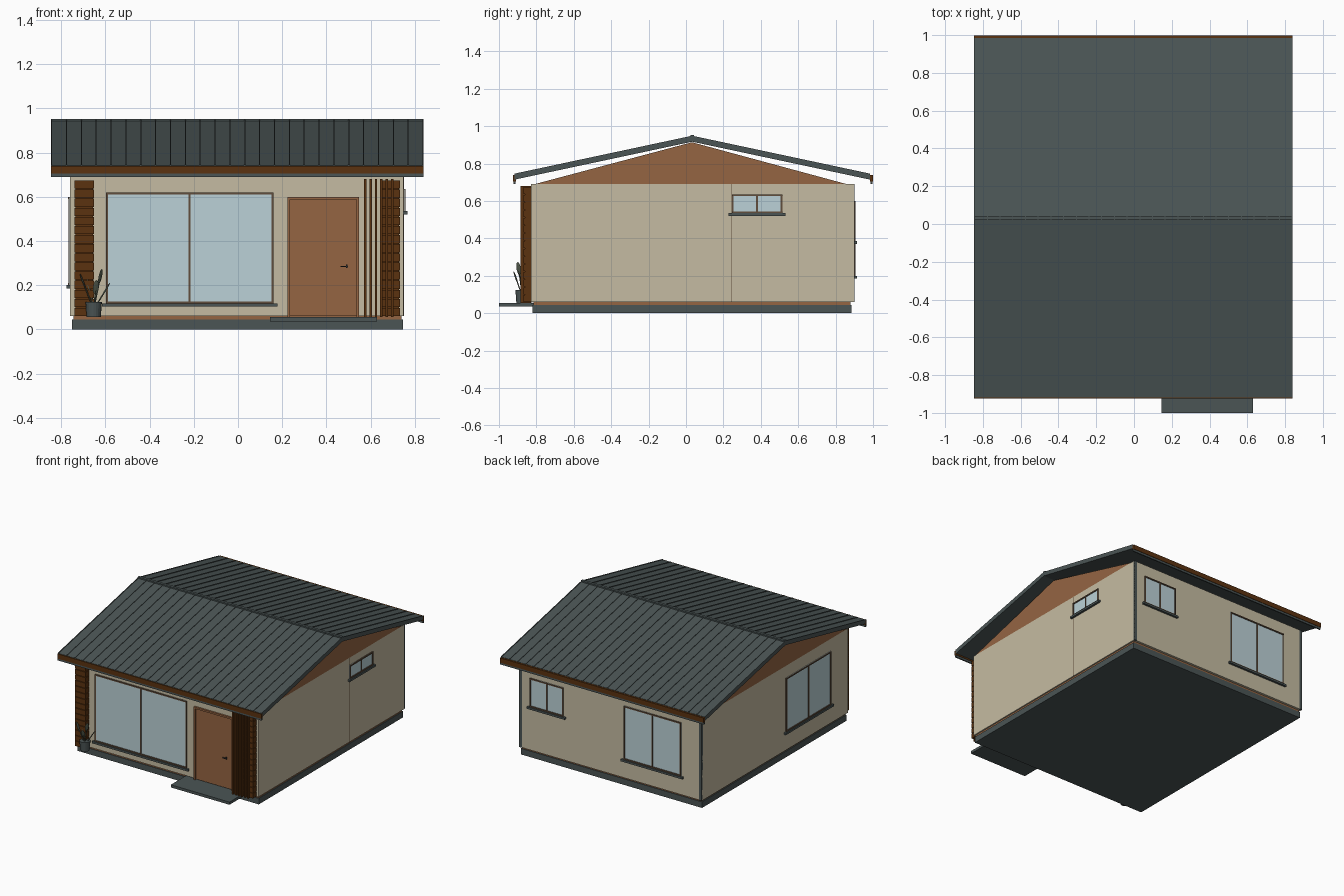
import bpy, bmesh
from mathutils import Vector

cube = bpy.data.objects.get("Cube")
if cube:
    bpy.data.objects.remove(cube, do_unlink=True)


def material(name, *rgb):
    m = bpy.data.materials.new(name)
    m.use_nodes = True
    m.diffuse_color = (*rgb, 1)
    m.node_tree.nodes["Principled BSDF"].inputs["Base Color"].default_value = (*rgb, 1)
    return m


PLASTER = material("beige plaster", .56, .50, .36)
SLATE = material("slate grey", .07, .09, .09)
DARK_WOOD = material("dark wood", .105, .032, .005)
WARM_WOOD = material("warm wood", .30, .13, .055)
GLASS = material("pale glass", .50, .64, .68)
FRAME = material("brown frame", .12, .075, .045)
LEAF = material("dull green leaf", .10, .12, .085)
METAL = material("dark metal", .03, .03, .03)


def finish(name, bm, mat):
    bmesh.ops.recalc_face_normals(bm, faces=bm.faces)
    mesh = bpy.data.meshes.new(name)
    bm.to_mesh(mesh)
    bm.free()
    mesh.materials.append(mat)
    ob = bpy.data.objects.new(name, mesh)
    bpy.context.collection.objects.link(ob)
    return ob


def prism(name, profile, x0, x1, mat):
    """Extrude a (y, z) outline along x."""
    bm = bmesh.new()
    face = bm.faces.new([bm.verts.new((x0, y, z)) for y, z in profile])
    out = bmesh.ops.extrude_face_region(bm, geom=[face])["geom"]
    bmesh.ops.translate(bm, vec=(x1 - x0, 0, 0),
                        verts=[v for v in out if isinstance(v, bmesh.types.BMVert)])
    return finish(name, bm, mat)


def box(name, x0, x1, y0, y1, z0, z1, mat):
    return prism(name, [(y0, z0), (y1, z0), (y1, z1), (y0, z1)], x0, x1, mat)


def wall_box(name, side, u0, u1, w0, w1, z0, z1, mat):
    """Box on a wall: u runs along the wall, w outwards from its surface."""
    axis, sign, plane = side
    a, b = sorted((plane + sign * w0, plane + sign * w1))
    if axis == "y":
        return box(name, u0, u1, a, b, z0, z1, mat)
    return box(name, a, b, u0, u1, z0, z1, mat)


X0, X1, Y0, Y1 = -.76, .75, -.83, .897
FRONT, BACK = ("y", -1, Y0), ("y", 1, Y1)
LEFT, RIGHT = ("x", 1, X1), ("x", -1, X0)


def window(name, side, u0, u1, z0, z1, t=.009):
    mid = (u0 + u1) / 2
    wall_box(name + "_glass", side, u0, u1, -.01, .003, z0, z1, GLASS)
    for i, u in enumerate((u0, mid - t / 2, u1 - t)):
        wall_box(f"{name}_upright_{i}", side, u, u + t, -.01, .008, z0, z1, FRAME)
    for i, z in enumerate((z0, z1 - t)):
        wall_box(f"{name}_rail_{i}", side, u0, u1, -.01, .009, z, z + t, FRAME)
    wall_box(name + "_sill", side, u0 - .018, u1 + .018, 0, .016, z0 - .015, z0, SLATE)


# Base, floor plate, step and walls
box("foundation", -.752, .746, -.82, .885, 0, .045, SLATE)
box("floor_plate", -.745, .74, -.815, .88, .045, .06, WARM_WOOD)
box("entrance_step", .145, .63, -1, -.81, .035, .055, SLATE)
box("walls", X0, X1, Y0, Y1, .06, .69, PLASTER)
wall_box("side_wall_joint", LEFT, .24, .243, 0, .001, .06, .69, FRAME)
for i, x in enumerate((X0, X1 - .022)):
    wall_box(f"back_corner_trim_{i}", BACK, x, x + .022, -.01, .003, .06, .69, SLATE)

# Gable block under the roof
prism("gable", [(-.81, .69), (.86, .69), (.032, .914)], X0, X1, WARM_WOOD)

# Pitched roof with standing seams and ridge cap
RX0, RX1, RIDGE = -.846, .84, .033
YF, YB, EAVE, TOP = -.918, .985, .742, .945


def chevron(upper, lower):
    return [(YF, EAVE + upper), (RIDGE, TOP + upper), (YB, EAVE + upper),
            (YB, EAVE - lower), (RIDGE, TOP - lower), (YF, EAVE - lower)]


prism("roof", chevron(0, .028), RX0, RX1, SLATE)
SEAMS = 25
for i in range(SEAMS + 1):
    x = RX0 + (RX1 - RX0 - .005) * i / SEAMS
    prism(f"roof_seam_{i}", chevron(.004, .004), x, x + .005, SLATE)
box("ridge_cap", RX0, RX1, RIDGE - .01, RIDGE + .01, .935, .953, SLATE)

# Eave boards with a grey lower edge
for name, y in (("front", -.925), ("back", .983)):
    box(name + "_eave_board", RX0, RX1, y, y + .016, .705, .74, DARK_WOOD)
    box(name + "_eave_drip", RX0, RX1, y + .003, y + .013, .69, .705, SLATE)

# Windows
window("front_window", FRONT, -.598, .16, .118, .62)
window("side_small_window", LEFT, .245, .515, .535, .635)
window("side_large_window", RIGHT, -.62, -.09, .2, .6)
window("back_small_window", BACK, .383, .66, .385, .6)
window("back_large_window", BACK, -.59, -.117, .2, .6)

# Door, door frame and handle
wall_box("door", FRONT, .235, .54, -.01, .006, .06, .59, WARM_WOOD)
for i, x in enumerate((.225, .537)):
    wall_box(f"door_post_{i}", FRONT, x, x + .011, -.01, .014, .056, .6, WARM_WOOD)
wall_box("door_head", FRONT, .225, .548, -.01, .014, .587, .6, WARM_WOOD)
wall_box("door_handle", FRONT, .465, .497, .014, .02, .282, .288, METAL)
wall_box("door_handle_neck", FRONT, .488, .495, 0, .016, .277, .293, METAL)

# Horizontal planks on both front corners
PLANKS = 15
for name, u0, u1 in (("right", -.74, -.652), ("left", .642, .733)):
    for i in range(PLANKS):
        z = .06 + i * .0412
        wall_box(f"{name}_corner_plank_{i}", FRONT, u0, u1, 0, .04, z, z + .037, DARK_WOOD)
    wall_box(f"{name}_corner_backing", FRONT, u0 + .004, u1 - .004, 0, .032, .06, .67, DARK_WOOD)

# Upright slat screen beside the door
for i in range(6):
    u = .57 + i * .0245
    wall_box(f"screen_slat_{i}", FRONT, u, u + .011, 0, .055, .055, .68, DARK_WOOD)

# Potted plant
POT = Vector((-.653, -.875, .09))
bm = bmesh.new()
bmesh.ops.create_cone(bm, cap_ends=True, segments=20, radius1=.032, radius2=.037, depth=.07)
bmesh.ops.translate(bm, vec=POT, verts=bm.verts)
finish("plant_pot", bm, SLATE)
TIPS = [(-.05, -.01, .13), (.03, -.02, .15), (.055, .01, .09),
        (-.02, .015, .11), (.01, -.035, .1)]
for i, tip in enumerate(TIPS):
    tip = Vector(tip)
    turn = tip.to_track_quat("Z", "Y").to_matrix()
    bm = bmesh.new()
    bmesh.ops.create_cone(bm, cap_ends=True, segments=6, radius1=.003, radius2=.003,
                          depth=tip.length)
    bmesh.ops.translate(bm, vec=(0, 0, tip.length / 2), verts=bm.verts)
    blade = bmesh.ops.create_uvsphere(bm, u_segments=8, v_segments=6, radius=1)["verts"]
    bmesh.ops.scale(bm, vec=(.014, .003, .035), verts=blade)
    bmesh.ops.translate(bm, vec=(0, 0, tip.length), verts=blade)
    bmesh.ops.rotate(bm, matrix=turn, verts=bm.verts)
    bmesh.ops.translate(bm, vec=POT, verts=bm.verts)
    finish(f"plant_leaf_{i}", bm, LEAF)
